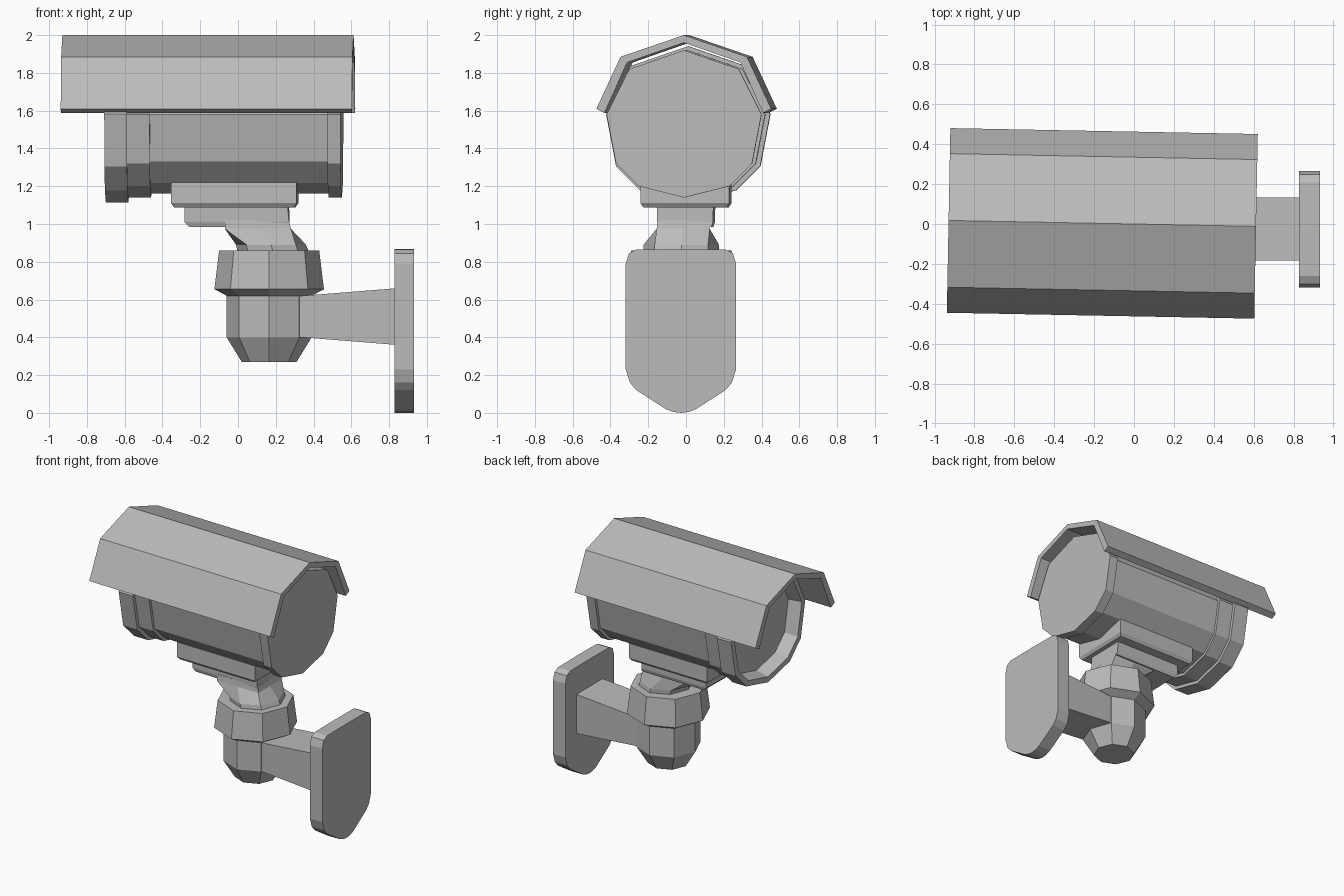
import bpy, bmesh, math
from mathutils import Matrix

if "Cube" in bpy.data.objects:
    bpy.data.objects.remove(bpy.data.objects["Cube"])

grey = bpy.data.materials.new("plain_grey")
grey.use_nodes = True
colour = (0.5, 0.5, 0.5, 1)
grey.diffuse_color = colour
grey.node_tree.nodes["Principled BSDF"].inputs["Base Color"].default_value = colour


def loft(name, rings, yaw=0):
    """Skin a list of equal-length point rings and cap both ends."""
    bm = bmesh.new()
    loops = [[bm.verts.new(p) for p in ring] for ring in rings]
    for a, b in zip(loops, loops[1:]):
        for i in range(len(a)):
            j = (i + 1) % len(a)
            bm.faces.new((a[i], a[j], b[j], b[i]))
    bm.faces.new(loops[0])
    bm.faces.new(loops[-1])
    bmesh.ops.recalc_face_normals(bm, faces=bm.faces)
    bm.transform(Matrix.Rotation(math.radians(yaw), 4, "Z"))
    mesh = bpy.data.meshes.new(name)
    bm.to_mesh(mesh)
    bm.free()
    mesh.materials.append(grey)
    obj = bpy.data.objects.new(name, mesh)
    bpy.context.collection.objects.link(obj)
    return obj


def mirrored(half):
    """Close a half profile, top to bottom, across y = 0."""
    return half + [(-y, z) for y, z in reversed(half) if y > 0]


def section(profile, x, scale=1.0, mid=1.56, shift=0.0):
    return [(x, y * scale + shift, mid + (z - mid) * scale) for y, z in profile]


def octagon(cx, z, rx, ry=None, square=False, cy=-0.025):
    """Eight points with corners on the axes, or spread over a rectangle."""
    ry = ry or rx
    pts = []
    for i in range(8):
        a = math.radians(45 * i)
        k = math.sqrt(2) if square and i % 2 else 1
        pts.append((cx + rx * k * math.cos(a), cy + ry * k * math.sin(a), z))
    return pts


def block(x0, x1, half_y, z):
    return [(x0, -half_y, z), (x1, -half_y, z), (x1, half_y, z), (x0, half_y, z)]


YAW = -1.1

# Camera housing with front rings, recessed lens face and rear ring
shell = mirrored([(0, 1.92), (.29, 1.82), (.41, 1.58), (.36, 1.32), (.24, 1.2), (0, 1.14)])
stations = [(-.6, .91), (-.7, .96), (-.7, 1.06), (-.58, 1.06), (-.58, 1), (-.46, 1),
            (-.46, .95), (.48, .95), (.48, 1), (.55, 1)]
loft("camera_housing", [section(shell, x, s) for x, s in stations], YAW)

# Folded sun hood
outer = [(-.463, 1.61), (-.335, 1.885), (0, 2), (.335, 1.885), (.463, 1.61)]
inner = [(.42, 1.588), (.3, 1.855), (0, 1.96), (-.3, 1.855), (-.42, 1.588)]
loft("sun_hood", [section(outer + inner, x) for x in (-.93, .612)], YAW)

# Stepped saddle under the housing
loft("saddle_upper", [block(-.35, .315, .235, 1.22), block(-.35, .315, .235, 1.11),
                      block(-.335, .3, .22, 1.088)], YAW)
loft("saddle_lower", [block(-.28, .268, .15, 1.1), block(-.28, .27, .148, 1.01),
                      block(-.255, .275, .14, .985)], YAW)

# Neck flaring from the saddle into the collar
loft("neck", [octagon(.1, 1.02, .17, .14, True, -.01), octagon(.105, .975, .175, .14, True, -.015),
              octagon(.175, .89, .185, .2), octagon(.19, .84, .19, .2)])

# Octagonal swivel collar and joint
loft("swivel_collar", [octagon(.165, z, r) for z, r in
                       ((.86, .265), (.655, .29), (.62, .225))])
loft("swivel_joint", [octagon(.165, z, r) for z, r in
                      ((.64, .225), (.4, .225), (.27, .145))])

# Arm widening towards the wall
arm = [[(x, y, z) for y, z in ((-.182, lo), (.132, lo), (.132, hi), (-.182, hi))]
       for x, lo, hi in ((.2, .4, .62), (.34, .4, .62), (.84, .36, .66))]
loft("wall_arm", arm)

# Wall plate with rounded top and pointed base
plate = mirrored([(0, .867), (.235, .865), (.275, .845), (.292, .79), (.292, .23),
                  (.27, .16), (.235, .12), (.08, .02), (.04, .005), (0, 0)])
loft("wall_plate", [section(plate, x, shift=-.027) for x in (.828, .932)])
